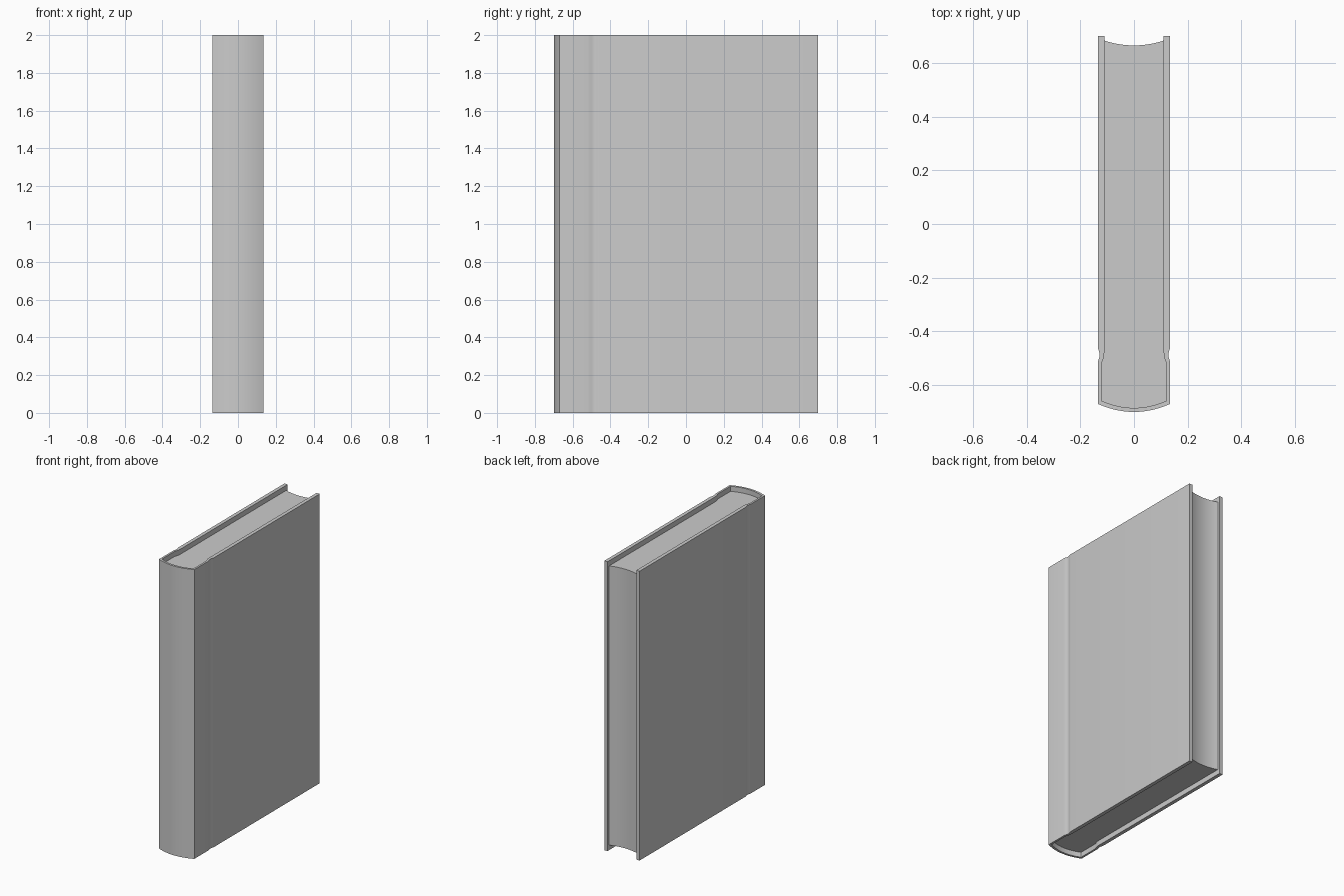
import bpy, bmesh, math

cube = bpy.data.objects.get("Cube")
if cube:
    bpy.data.objects.remove(cube, do_unlink=True)

HEIGHT = 2.0
PAGE_INSET = 0.035

grey = bpy.data.materials.new("plain grey")
grey.use_nodes = True
grey.diffuse_color = (0.6, 0.6, 0.6, 1)
grey.node_tree.nodes["Principled BSDF"].inputs["Base Color"].default_value = grey.diffuse_color


def bow(half_width, y_edge, y_mid, steps=12):
    """Shallow curve from the +x edge to the -x edge."""
    pts = []
    for i in range(steps + 1):
        t = 1 - 2 * i / steps
        pts.append((half_width * t, y_mid + (y_edge - y_mid) * t * t))
    return pts


def mirrored(side, curve):
    """Run down the +x side, round the curve, and back up the -x side."""
    return side + curve + [(-x, y) for x, y in reversed(side)]


def groove(x, y, width, depth, steps=6):
    """Rounded hinge groove pressed into a board."""
    return [(x - depth * math.sin(math.pi * i / steps) ** 2, y - width * i / steps)
            for i in range(steps + 1)]


def extrude_profile(name, points, z0, z1):
    bm = bmesh.new()
    face = bm.faces.new([bm.verts.new((x, y, z0)) for x, y in points])
    new = bmesh.ops.extrude_face_region(bm, geom=[face], use_keep_orig=True)["geom"]
    bmesh.ops.translate(bm, vec=(0, 0, z1 - z0),
                        verts=[v for v in new if isinstance(v, bmesh.types.BMVert)])
    bmesh.ops.recalc_face_normals(bm, faces=bm.faces)
    mesh = bpy.data.meshes.new(name)
    bm.to_mesh(mesh)
    bm.free()
    mesh.materials.append(grey)
    obj = bpy.data.objects.new(name, mesh)
    bpy.context.collection.objects.link(obj)
    return obj


# Cover: boards, hinge grooves and rounded spine in one wrapped profile
outer_side = [(0.135, 0.70)] + groove(0.135, -0.455, 0.065, 0.007)
inner_side = [(0.11, 0.70), (0.11, -0.47), (0.112, -0.495), (0.121, -0.52)]
outer = mirrored(outer_side, bow(0.135, -0.67, -0.70))
inner = mirrored(inner_side, bow(0.121, -0.658, -0.685))
cover = extrude_profile("cover", outer + inner[::-1], 0, HEIGHT)

# Page block: fills the cover, with a hollow fore edge
page_side = [(0.11, -0.47), (0.112, -0.495), (0.121, -0.52)]
pages_outline = mirrored(page_side, bow(0.121, -0.658, -0.685)) + bow(0.11, 0.683, 0.665)[::-1]
pages = extrude_profile("page_block", pages_outline, PAGE_INSET, HEIGHT - PAGE_INSET)

# Smooth curves, crisp board edges
for obj in (cover, pages):
    bpy.ops.object.select_all(action="DESELECT")
    obj.select_set(True)
    bpy.context.view_layer.objects.active = obj
    bpy.ops.object.shade_smooth_by_angle(angle=math.radians(35))
